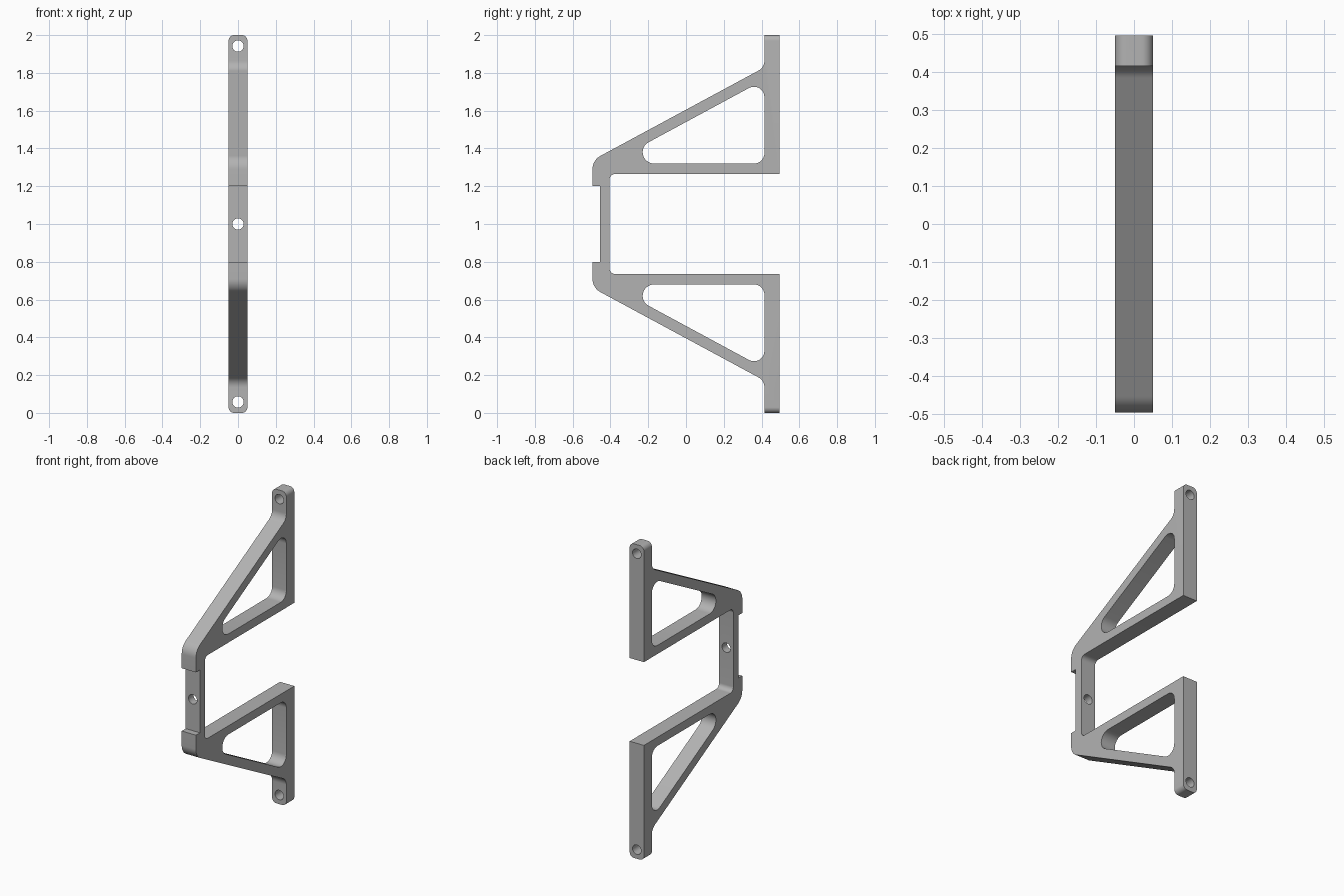
import bpy, bmesh
from math import tan, pi
from mathutils import Vector

cube = bpy.data.objects.get("Cube")
if cube:
    bpy.data.objects.remove(cube, do_unlink=True)

grey = bpy.data.materials.new("satin grey")
grey.use_nodes = True
colour = (0.45, 0.45, 0.45, 1)
grey.diffuse_color = colour
grey.node_tree.nodes["Principled BSDF"].inputs["Base Color"].default_value = colour


def rounded(corners, steps=10):
    """Outline from (u, v, radius) corners, each radius becoming an arc."""
    pts = []
    n = len(corners)
    for i, (u, v, r) in enumerate(corners):
        p = Vector((u, v))
        if r == 0:
            pts.append(p)
            continue
        a = (Vector(corners[i - 1][:2]) - p).normalized()
        b = (Vector(corners[(i + 1) % n][:2]) - p).normalized()
        half = a.angle(b) / 2
        t = r / tan(half)
        centre = p + (a + b).normalized() * (t * t + r * r) ** 0.5
        start, end = p + a * t - centre, p + b * t - centre
        for k in range(steps + 1):
            pts.append(centre + start.slerp(end, k / steps).normalized() * r)
    return pts


def prism(name, outline, to3d, depth):
    """Extrude an outline symmetrically; to3d maps (u, v, w) to space."""
    bm = bmesh.new()
    face = bm.faces.new([bm.verts.new(to3d(p.x, p.y, -depth)) for p in outline])
    ext = bmesh.ops.extrude_face_region(bm, geom=[face])
    verts = [g for g in ext["geom"] if isinstance(g, bmesh.types.BMVert)]
    bmesh.ops.translate(bm, verts=verts,
                        vec=Vector(to3d(0, 0, depth)) - Vector(to3d(0, 0, -depth)))
    bmesh.ops.recalc_face_normals(bm, faces=bm.faces)
    mesh = bpy.data.meshes.new(name)
    bm.to_mesh(mesh)
    bm.free()
    mesh.materials.append(grey)
    obj = bpy.data.objects.new(name, mesh)
    bpy.context.collection.objects.link(obj)
    return obj


def side(u, v, w):
    return (w, u, v)


def front(u, v, w):
    return (u, w, v)


# Bracket outline: upper half, then mirrored about mid height
upper = [(-0.405, 1.265, 0.03), (0.495, 1.265, 0), (0.495, 2, 0), (0.415, 2, 0),
         (0.415, 1.829, 0.06), (-0.495, 1.338, 0.08), (-0.495, 1.2, 0),
         (-0.455, 1.2, 0)]
lower = [(y, 2 - z, r) for y, z, r in reversed(upper)]
bracket = prism("bracket", rounded(upper + lower), side, 0.05)

# Triangular windows in each arm
window = [(-0.407, 1.32, 0.06), (0.415, 1.32, 0.055), (0.415, 1.764, 0.055)]
cutters = []
for label, mirror in (("upper", False), ("lower", True)):
    shape = [(y, 2 - z if mirror else z, r) for y, z, r in window]
    cutters.append(prism(label + "_window_cutter", rounded(shape), side, 0.2))

# Screw holes running front to back
for label, z in (("lower", 0.058), ("middle", 1.0), ("upper", 1.942)):
    r = 0.03
    square = [(-r, z - r, r), (r, z - r, r), (r, z + r, r), (-r, z + r, r)]
    ring = rounded(square, 8)
    ring = [p for i, p in enumerate(ring) if (p - ring[i - 1]).length > 1e-4]
    cutters.append(prism(label + "_hole_cutter", ring, front, 0.8))

# Envelope that rounds the tab ends
e, r = 0.05, 0.03
envelope = prism("end_rounding_cutter",
                 rounded([(-e, 0, r), (e, 0, r), (e, 2, r), (-e, 2, r)]), front, 0.8)
# Keep the flat sides clear of coincident faces
for v in envelope.data.vertices:
    if abs(v.co.x) > e - 1e-4:
        v.co.x *= 1.002


def boolean(cutter, operation):
    mod = bracket.modifiers.new(cutter.name, "BOOLEAN")
    mod.operation = operation
    mod.solver = "EXACT"
    mod.object = cutter
    bpy.context.view_layer.objects.active = bracket
    bpy.ops.object.modifier_apply(modifier=mod.name)
    bpy.data.objects.remove(cutter, do_unlink=True)


for c in cutters:
    boolean(c, "DIFFERENCE")
boolean(envelope, "INTERSECT")

# Smooth fillets, sharp edges
bpy.ops.object.select_all(action="DESELECT")
bracket.select_set(True)
bpy.context.view_layer.objects.active = bracket
bpy.ops.object.shade_smooth_by_angle(angle=pi / 6)
